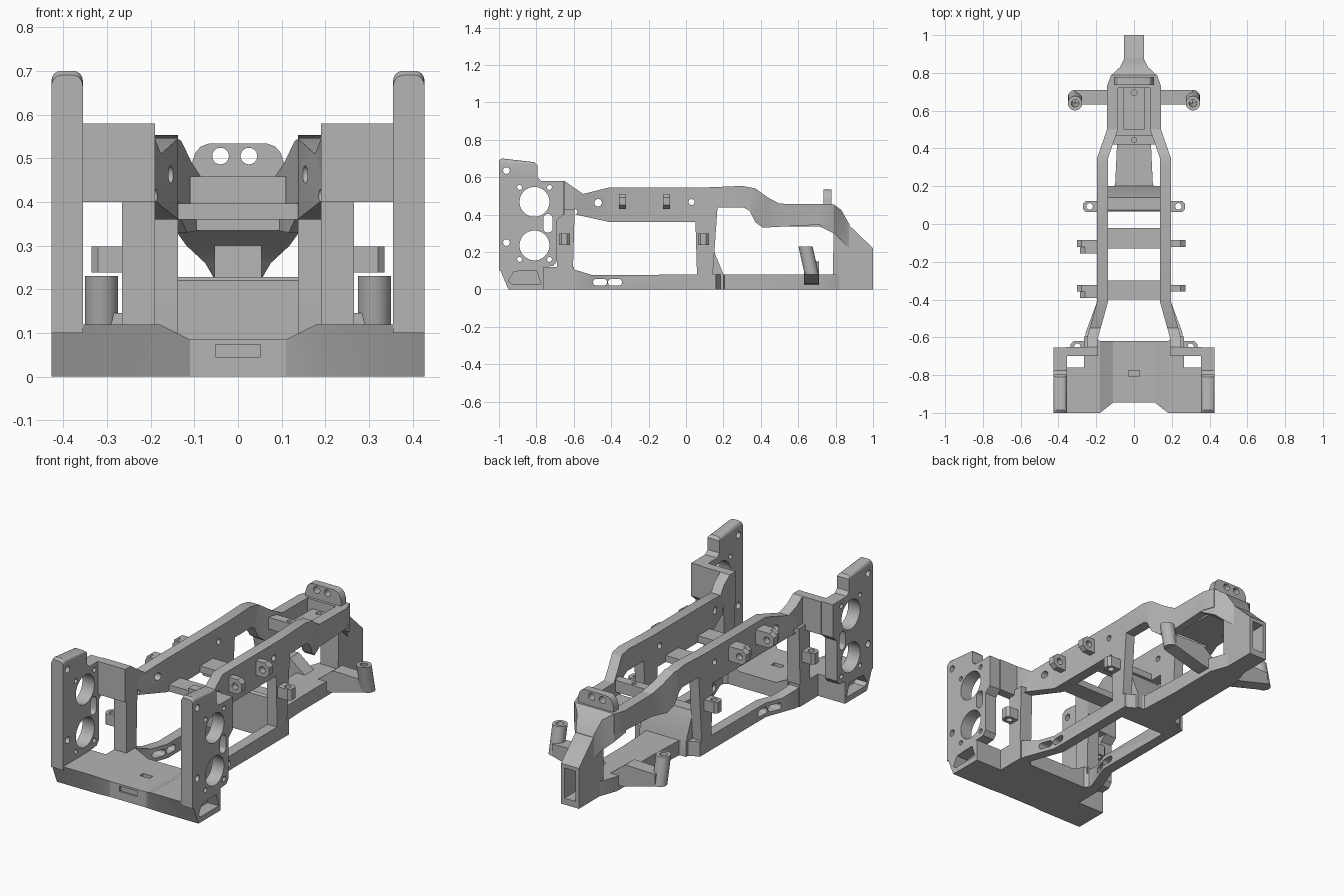
import bpy, bmesh, math
from mathutils import Vector

if "Cube" in bpy.data.objects:
    bpy.data.objects.remove(bpy.data.objects["Cube"])

GREY = (0.46, 0.46, 0.46, 1)
mat = bpy.data.materials.new("frame_grey")
mat.use_nodes = True
mat.diffuse_color = GREY
mat.node_tree.nodes["Principled BSDF"].inputs["Base Color"].default_value = GREY
parts = []


def finish(bm, name):
    bmesh.ops.recalc_face_normals(bm, faces=bm.faces)
    me = bpy.data.meshes.new(name)
    bm.to_mesh(me)
    bm.free()
    me.materials.append(mat)
    ob = bpy.data.objects.new(name, me)
    bpy.context.scene.collection.objects.link(ob)
    parts.append(ob)
    return ob


def place(axis, p, d):
    a, b = p
    return {"x": (d, a, b), "y": (a, d, b), "z": (a, b, d)}[axis]


def add_prism(bm, axis, pts, lo, hi):
    rings = [[bm.verts.new(place(axis, p, d)) for p in pts] for d in (lo, hi)]
    n = len(pts)
    bm.faces.new(rings[0])
    bm.faces.new(rings[1])
    for i in range(n):
        j = (i + 1) % n
        bm.faces.new((rings[0][i], rings[0][j], rings[1][j], rings[1][i]))


def prism(name, axis, pts, lo, hi, cuts=(), cut_axis=1, move=None):
    """Extrude an outline, slice it at the given stations, then bend it."""
    bm = bmesh.new()
    add_prism(bm, axis, pts, lo, hi)
    for c in cuts:
        co, no = Vector(), Vector()
        co[cut_axis], no[cut_axis] = c, 1
        bmesh.ops.bisect_plane(bm, geom=bm.verts[:] + bm.edges[:] + bm.faces[:],
                               plane_co=co, plane_no=no)
    if move:
        for v in bm.verts:
            v.co = move(v.co.copy())
    return finish(bm, name)


def rect(a0, a1, b0, b1):
    return [(a0, b0), (a1, b0), (a1, b1), (a0, b1)]


def slot(a, b, w, h):
    """Stadium outline; a circle when w equals h."""
    r, n, out = min(w, h) / 2, 32, []
    for i in range(n):
        t = 2 * math.pi * (i + 0.5) / n
        c, s = math.cos(t), math.sin(t)
        out.append((a + r * c + math.copysign(w / 2 - r, c),
                    b + r * s + math.copysign(h / 2 - r, s)))
    if w != h:
        return out
    return out


def circle(a, b, r):
    return slot(a, b, 2 * r, 2 * r)


def cut(ob, axis, outlines, lo, hi):
    bm = bmesh.new()
    for o in outlines:
        add_prism(bm, axis, o, lo, hi)
    cutter = finish(bm, "cutter")
    parts.remove(cutter)
    cutter.hide_render = True
    m = ob.modifiers.new("holes", "BOOLEAN")
    m.operation, m.solver, m.object = "DIFFERENCE", "EXACT", cutter
    bpy.context.view_layer.objects.active = ob
    bpy.ops.object.modifier_apply(modifier=m.name)
    bpy.data.objects.remove(cutter)
    return ob


def mirror(ob):
    ob.modifiers.new("mirror", "MIRROR")
    return ob


def bend(table):
    """Sideways offset along y by linear interpolation."""
    def move(co):
        x = table[0][1] if co.y < table[0][0] else table[-1][1]
        for (y0, x0), (y1, x1) in zip(table, table[1:]):
            if y0 <= co.y <= y1:
                x = x0 + (x1 - x0) * (co.y - y0) / (y1 - y0)
        return co + Vector((x, 0, 0))
    return dict(cuts=[t[0] for t in table], move=move)


# Front bumper: sloped wings and a lower middle
def wing_shape(co):
    if co.z < 0.01:
        co.y = max(co.y, -0.95)
    elif co.x < 0.12:
        co.z = 0.085
    return co


wing = prism("bumper_wing", "z",
             [(0.11, -0.945), (0.18, -1), (0.427, -1), (0.427, -0.76), (0.265, -0.76),
              (0.265, -0.6), (0.2, -0.6), (0.18, -0.62), (0.11, -0.62)],
             0, 0.12, cuts=[0.18], cut_axis=0, move=wing_shape)
mirror(cut(wing, "x", [[(-0.95, 0.045), (-0.92, 0.095), (-0.8, 0.105), (-0.775, 0.03),
                        (-0.93, 0.03)]], 0.36, 0.5))
pan = prism("bumper_middle", "z", rect(-0.11, 0.11, -0.945, -0.62), 0, 0.085)
cut(pan, "z", [rect(-0.03, 0.03, -0.805, -0.775)], 0.03, 0.2)
cut(pan, "y", [rect(-0.052, 0.052, 0.045, 0.074)], -1, -0.935)

# Upright end plates with rounded tops
bm = bmesh.new()
add_prism(bm, "x", [(-1, 0.1), (-1, 0.69), (-0.985, 0.7), (-0.81, 0.68), (-0.795, 0.665),
                    (-0.795, 0.6), (-0.775, 0.58), (-0.655, 0.58), (-0.655, 0.4),
                    (-0.69, 0.37), (-0.69, 0.15), (-0.71, 0.125), (-0.77, 0.12), (-0.78, 0.1)],
          0.355, 0.427)
tops = [e for e in bm.edges if all(v.co.z > 0.67 for v in e.verts)
        and abs(e.verts[0].co.x - e.verts[1].co.x) < 0.01]
bmesh.ops.bevel(bm, geom=tops, offset=0.022, segments=4, profile=0.5, affect="EDGES")
plate = finish(bm, "end_plate")
holes = [circle(-0.81, z, 0.08) for z in (0.235, 0.468)]
holes += [circle(-0.96, z, 0.018) for z in (0.25, 0.635)]
holes += [circle(y, z, 0.013) for y in (-0.89, -0.73) for z in (0.16, 0.545)]
holes.append(slot(-0.738, 0.353, 0.05, 0.1))
mirror(cut(plate, "x", holes, 0.3, 0.5))

# Cross walls and front posts
mirror(prism("front_wall", "z", rect(0.19, 0.36, -0.7, -0.65), 0.4, 0.58))
mirror(prism("front_post", "x", [(-0.69, 0.08), (-0.605, 0.08), (-0.595, 0.43), (-0.69, 0.43)],
             0.19, 0.265))

# Upper side rails
upper = prism("upper_rail", "x",
              [(-0.69, 0.4), (-0.69, 0.58), (-0.65, 0.58), (-0.55, 0.51), (-0.41, 0.545),
               (0.1, 0.545), (0.3, 0.553), (0.37, 0.54), (0.44, 0.49), (0.5, 0.458),
               (0.79, 0.455), (0.79, 0.345), (0.7, 0.345), (0.41, 0.33), (0.37, 0.36),
               (0.34, 0.42), (0.31, 0.437), (0.05, 0.437), (0.05, 0.36), (-0.41, 0.36),
               (-0.59, 0.4)],
              0, 0.058, **bend([(-0.6, 0.19), (-0.41, 0.137), (0.35, 0.137), (0.5, 0.085),
                                (0.73, 0.085), (0.8, 0.06)]))
mirror(cut(upper, "x", [circle(-0.47, 0.463, 0.02), circle(0.03, 0.467, 0.016),
                        circle(-0.595, 0.415, 0.014)], 0.05, 0.4))

# Lower side rails and middle posts
lower = prism("lower_rail", "x",
              [(-0.65, 0), (-0.65, 0.12), (-0.61, 0.11), (-0.5, 0.076), (0.16, 0.08), (0.16, 0)],
              0, 0.058, **bend([(-0.58, 0.2), (-0.41, 0.137), (0.16, 0.137)]))
mirror(cut(lower, "x", [slot(-0.46, 0.038, 0.075, 0.036), slot(-0.38, 0.038, 0.075, 0.036)],
           0.05, 0.4))
mirror(prism("middle_post", "x", [(0.05, 0.38), (0.06, 0.03), (0.14, 0.03), (0.17, 0.46),
                                  (0.05, 0.46)], 0.137, 0.195))

# Cross members between the rails
for y0, y1 in ((-0.4, -0.3), (-0.13, -0.02)):
    prism("cross_bar", "z", rect(-0.15, 0.15, y0, y1), 0.36, 0.396)
prism("middle_bulkhead", "x", [(0.065, 0), (0.065, 0.22), (0.075, 0.228), (0.14, 0.228),
                               (0.2, 0.08), (0.2, 0)], -0.14, 0.14)
half = [(0.195, 0.07), (0.195, 0.155), (0.1, 0.205), (0.09, 0.42), (0.09, 0.72), (0.055, 0.82)]
prism("rear_spine", "z", half + [(-x, y) for x, y in reversed(half)], 0, 0.08)

# Rear deck: bar, floor and centre block
bar = prism("deck_bar", "z", rect(-0.11, 0.11, 0.42, 0.47), 0.395, 0.458)
cut(bar, "z", [circle(0, 0.445, 0.013)], 0.3, 0.5)
prism("deck_floor", "z", rect(-0.1, 0.1, 0.47, 0.75), 0.335, 0.36)
block = prism("deck_block", "z", rect(-0.056, 0.056, 0.5, 0.73), 0.35, 0.405)
cut(block, "z", [circle(0, 0.695, 0.015)], 0.37, 0.5)

# Tapered rear shell and hollow tail
bm = bmesh.new()
rings = []
for y, w, z0, z1 in ((0.72, 0.143, 0.335, 0.455), (0.79, 0.118, 0.3, 0.455),
                     (0.83, 0.075, 0.26, 0.425), (0.875, 0.052, 0.22, 0.345)):
    rings.append([bm.verts.new((x, y, z)) for x, z in rect(-w, w, z0, z1)])
bm.faces.new(rings[0])
bm.faces.new(rings[-1])
for r, s in zip(rings, rings[1:]):
    for i in range(4):
        bm.faces.new((r[i], r[i - 1], s[i - 1], s[i]))
finish(bm, "rear_shell")
tail = prism("tail", "x", [(0.785, 0), (1, 0), (1, 0.22), (0.87, 0.345), (0.82, 0.42),
                           (0.79, 0.42)], -0.054, 0.054)
cut(tail, "y", [rect(-0.034, 0.034, 0.035, 0.2)], 0.86, 1.1)

# Rear top plate with two holes
edge = [(0.107, 0.44), (0.107, 0.485), (0.098, 0.512), (0.085, 0.527), (0.065, 0.534)]
top = prism("rear_top_plate", "y", edge + [(-x, z) for x, z in reversed(edge)], 0.735, 0.778)
cut(top, "y", [circle(x, 0.505, 0.019) for x in (-0.04, 0.025)], 0.6, 0.9)

# Rear arms with leaning sockets
mirror(prism("rear_arm", "y", [(0.04, 0.02), (0.13, 0.03), (0.31, 0.08), (0.31, 0.145),
                               (0.13, 0.15), (0.04, 0.08)], 0.632, 0.71))
socket = prism("arm_socket", "z", circle(0.312, 0.672, 0.038), 0.08, 0.23)
cut(socket, "z", [circle(0.312, 0.672, 0.02)], 0.12, 0.3)
for v in socket.data.vertices:
    v.co.y -= (v.co.z - 0.08) * 0.22
mirror(socket)

# Rail lugs: drilled front to back, doubled on one side
def lug(name, side, y, reach):
    pts = [(0.17, 0.43), (reach - 0.025, 0.43), (reach, 0.45), (reach, 0.49),
           (reach - 0.025, 0.51), (0.17, 0.51)]
    ob = prism(name, "y", [(side * x, z) for x, z in pts], y, y + 0.036)
    cut(ob, "y", [circle(side * (reach - 0.04), 0.47, 0.018)], y - 0.1, y + 0.1)


for y in (-0.358, -0.122):
    lug("left_lug", 1, y, 0.272)
    lug("right_lug", -1, y, 0.302)
    lug("right_inner_lug", -1, y - 0.034, 0.285)

# Side tabs drilled vertically
for name, y, x0, reach in (("front_tab", -0.65, 0.2, 0.335), ("middle_tab", 0.093, 0.18, 0.27)):
    tab = prism(name, "z", [(x0, y - 0.03), (reach - 0.015, y - 0.03), (reach, y - 0.015),
                            (reach, y + 0.015), (reach - 0.015, y + 0.03), (x0, y + 0.03)],
                0.238, 0.298)
    mirror(cut(tab, "z", [circle(reach - 0.035, y, 0.017)], 0.1, 0.4))

# Smooth round surfaces, keep edges crisp
bpy.ops.object.select_all(action="DESELECT")
for ob in parts:
    ob.select_set(True)
bpy.context.view_layer.objects.active = parts[0]
bpy.ops.object.shade_smooth_by_angle(angle=math.radians(25))
